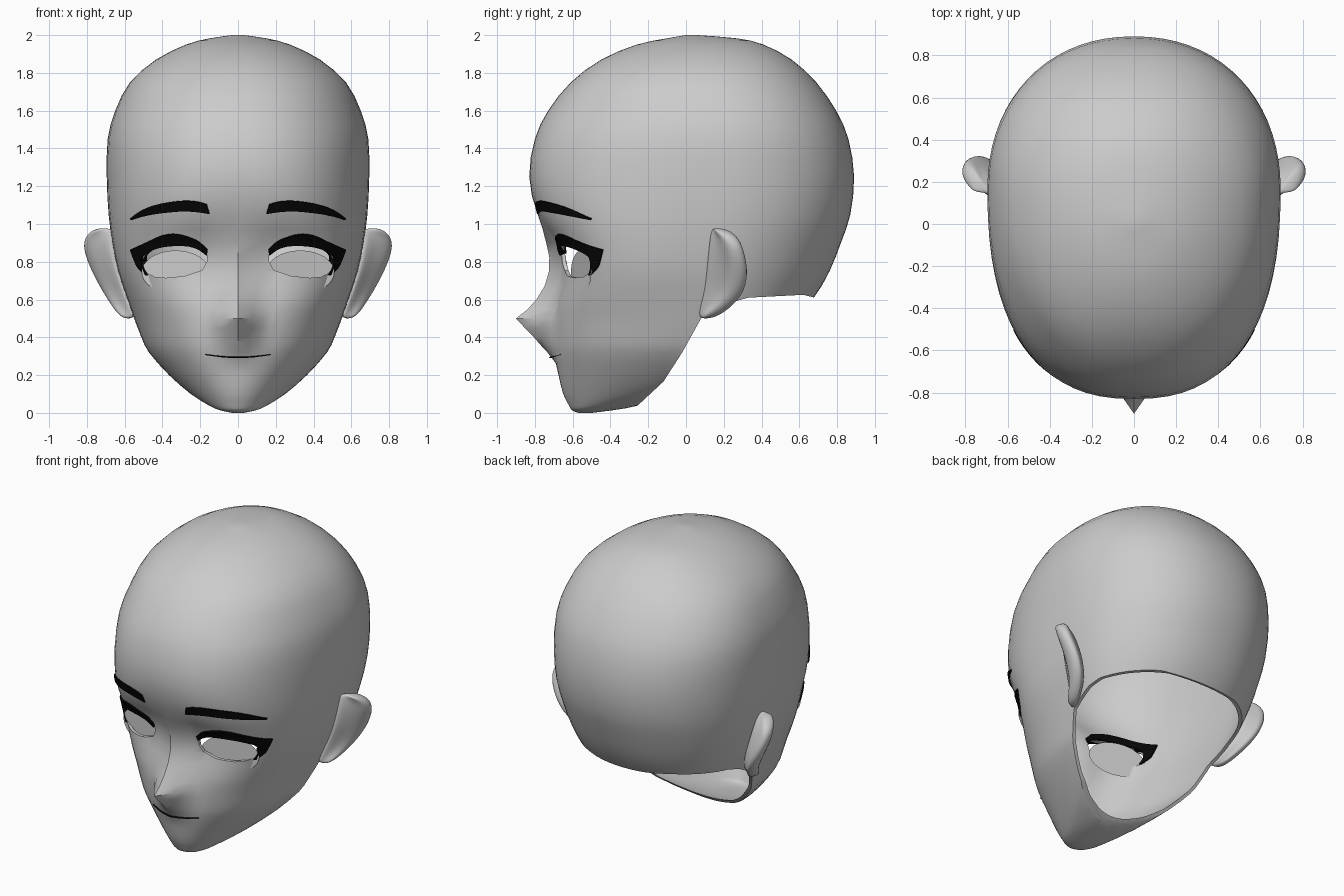
import bpy, bmesh, math
from mathutils import Vector
from mathutils.bvhtree import BVHTree

if "Cube" in bpy.data.objects:
    bpy.data.objects.remove(bpy.data.objects["Cube"])


def material(name, v):
    m = bpy.data.materials.new(name)
    m.diffuse_color = (v, v, v, 1)
    m.use_nodes = True
    m.node_tree.nodes["Principled BSDF"].inputs["Base Color"].default_value = m.diffuse_color
    return m


SKIN = material("grey_skin", 0.6)
BLACK = material("black_hair", 0.002)


def make(name, verts, faces, mat, angle=None):
    me = bpy.data.meshes.new(name)
    me.from_pydata([tuple(v) for v in verts], [], faces)
    bm = bmesh.new()
    bm.from_mesh(me)
    bmesh.ops.recalc_face_normals(bm, faces=bm.faces)
    bm.to_mesh(me)
    bm.free()
    me.materials.append(mat)
    ob = bpy.data.objects.new(name, me)
    bpy.context.collection.objects.link(ob)
    if angle:
        smooth(ob, angle)
    return ob


def smooth(ob, angle):
    bpy.ops.object.select_all(action='DESELECT')
    ob.select_set(True)
    bpy.context.view_layer.objects.active = ob
    bpy.ops.object.shade_smooth_by_angle(angle=math.radians(angle))


def apply(ob, kind, **props):
    bpy.context.view_layer.objects.active = ob
    mod = ob.modifiers.new(kind.lower(), kind)
    for k, v in props.items():
        setattr(mod, k, v)
    bpy.ops.object.modifier_apply(modifier=mod.name)


def spline(pts, sub):
    """Catmull-Rom resampling of a list of tuples."""
    out = []
    for i in range(len(pts) - 1):
        a, b, c, d = (Vector(pts[min(max(i + k, 0), len(pts) - 1)]) for k in (-1, 0, 1, 2))
        for s in range(sub):
            t = s / sub
            out.append(0.5 * (2 * b + (c - a) * t + (2 * a - 5 * b + 4 * c - d) * t ** 2
                              + (3 * b - a - 3 * c + d) * t ** 3))
    return out + [Vector(pts[-1])]


def lerp_table(table, z):
    for (z0, v0), (z1, v1) in zip(table, table[1:]):
        if z0 <= z <= z1:
            return v0 + (v1 - v0) * (z - z0) / (z1 - z0)
    return 0


# Head sections: half width, front y, back y, height, widest y, front roundness
SECTIONS = [
    (.03, -.57, -.5, 0, -.53, 2), (.1, -.605, -.38, .015, -.5, 2),
    (.155, -.62, -.25, .04, -.42, 2), (.25, -.65, -.1, .1, -.25, 2),
    (.365, -.675, .1, .2, -.1, 2.1), (.472, -.70, .3, .32, 0, 2.2),
    (.512, -.705, .42, .4, .05, 2.3), (.55, -.705, .55, .5, .09, 2.4),
    (.585, -.69, .67, .6, .1, 2.6), (.635, -.65, .76, .75, .1, 2.9),
    (.665, -.685, .82, .9, .13, 2.9), (.685, -.785, .87, 1.05, .15, 2.6),
    (.695, -.83, .89, 1.25, .16, 2.4), (.69, -.80, .86, 1.45, .16, 2.3),
    (.65, -.73, .795, 1.6, .15, 2.2), (.572, -.61, .69, 1.75, .12, 2.2),
    (.435, -.45, .56, 1.87, .1, 2.1), (.275, -.26, .41, 1.95, .08, 2),
    (.15, -.1, .27, 1.983, .07, 2), (.03, 0, .06, 2, .03, 2)]
NOSE = [(.28, 0), (.4, .1), (.5, .195), (.56, .125), (.63, .085), (.75, .075), (.9, .055), (1.03, 0)]
N = 72
verts, faces = [], []
rows = spline(SECTIONS, 2)
for w, f, b, z, yc, p in rows:
    for i in range(N):
        t = 2 * math.pi * i / N
        s, c = math.sin(t), math.cos(t)
        e = 2 / p if c > 0 else 2 / 2.15
        x = math.copysign(abs(s) ** e, s) * w
        y = yc + abs(c) ** e * ((f - yc) if c > 0 else (b - yc))
        if c > 0:
            y -= lerp_table(NOSE, z) * max(0, 1 - abs(x) / .14)
        verts.append((x, y, min(max(z, 0), 2)))
for r in range(len(rows) - 1):
    for i in range(N):
        j = (i + 1) % N
        faces.append((r * N + i, r * N + j, (r + 1) * N + j, (r + 1) * N + i))
faces += [tuple(range(N)), tuple(range((len(rows) - 1) * N, len(rows) * N))]
head = make("head", verts, faces, SKIN)
bm = bmesh.new()
bm.from_mesh(head.data)
TREE = BVHTree.FromBMesh(bm)
bm.free()


def on_face(x, z, off):
    """Point on the front of the head, moved out along the normal by off."""
    p, n, _, _ = TREE.ray_cast(Vector((x, -2, z)), Vector((0, 1, 0)))
    return p + n * off


# Hollow the head, then cut the neck opening and eye openings
apply(head, 'SOLIDIFY', thickness=0.02, offset=-1)


def cut(a, b):
    """Subtract a prism given by two matching rings of points."""
    n = len(a)
    fs = [(i, (i + 1) % n, n + (i + 1) % n, n + i) for i in range(n)]
    ob = make("cutter", a + b, fs + [tuple(range(n)), tuple(range(n, 2 * n))], SKIN)
    apply(head, 'BOOLEAN', object=ob, operation='DIFFERENCE', solver='EXACT')
    bpy.data.objects.remove(ob)


NECK = [(-.26, .035), (-.12, .165), (-.02, .32), (.08, .5), (.24, .585), (.33, .61), (.62, .625),
        (.68, .61), (1.2, .6), (1.2, -.5), (-.26, -.5)]
cut([(-1, y, z) for y, z in NECK], [(1, y, z) for y, z in NECK])
EYE = [(.165, .85), (.22, .875), (.3, .89), (.4, .88), (.48, .85), (.505, .81), (.485, .745),
       (.44, .72), (.38, .715), (.28, .725), (.19, .755), (.165, .8)]
for s in (-1, 1):
    cut([(s * x, -1.2, z) for x, z in EYE], [(s * x, -.2, z) for x, z in EYE])
smooth(head, 40)


def strip(name, top, bottom, mat, thick=.009, sub=4):
    """Plate laid over the face between two lines."""
    t, b = spline(top, sub), spline(bottom, sub)
    vs, n, k = [], len(t), 3
    for j in range(k + 1):
        for p, q in zip(t, b):
            x, z = p.lerp(q, j / k)
            vs.append(on_face(x, z, .01 - thick / 2))
    fs = [(j * n + i, j * n + i + 1, (j + 1) * n + i + 1, (j + 1) * n + i)
          for j in range(k) for i in range(n - 1)]
    ob = make(name, vs, fs, mat)
    apply(ob, 'SOLIDIFY', thickness=thick, offset=0)
    return ob


def side(s, pts):
    return [(s * x, z) for x, z in pts]


# Rows of the ear: height, front y, rim x, rim y, head half width
EAR = [(.98, .13, .76, .21, .675), (.935, .1, .815, .275, .67), (.87, .08, .825, .305, .655),
       (.76, .06, .785, .33, .635), (.65, .05, .725, .315, .6), (.57, .04, .675, .255, .575),
       (.495, .05, .62, .15, .55)]

for s, label in ((-1, "left"), (1, "right")):
    # Eyebrow
    strip(label + "_eyebrow",
          side(s, [(.165, 1.105), (.22, 1.12), (.3, 1.123), (.42, 1.105), (.5, 1.075), (.565, 1.03)]),
          side(s, [(.15, 1.055), (.22, 1.065), (.3, 1.068), (.42, 1.055), (.5, 1.04), (.56, 1.022)]),
          BLACK)
    # Upper lashes with the outer corner flick
    strip(label + "_lashes",
          side(s, [(.16, .865), (.22, .915), (.32, .947), (.4, .94), (.48, .905), (.565, .865)]),
          side(s, [(.165, .835), (.22, .872), (.3, .888), (.4, .878), (.48, .848), (.51, .815)]),
          BLACK, .04)
    strip(label + "_outer_lashes",
          side(s, [(.5, .85), (.503, .81), (.495, .77), (.475, .73)]),
          side(s, [(.565, .865), (.545, .81), (.525, .77), (.485, .73)]), BLACK, .04)
    # Flat eye disc set behind the opening
    vs = [(s * (.33 + .18 * math.cos(a)), -.555 + .054 * math.cos(a), .745 + .115 * math.sin(a))
          for a in (2 * math.pi * i / 32 for i in range(32))]
    make(label + "_eye", vs, [tuple(range(32))], SKIN)
    # Ear: leaning cupped flap
    vs = []
    for z, yf, rx, ry, hw in EAR:
        vs += [(s * (hw - .012), yf, z), (s * (hw * .6 + rx * .4), yf * .5 + ry * .5 - .02, z),
               (s * (rx - .005), ry - .09, z), (s * rx, ry - .02, z), (s * (rx - .04), ry + .01, z),
               (s * (hw * .6 + rx * .4), ry - .03, z), (s * (hw - .015), ry - .06, z)]
    m = 7
    fs = [(r * m + i, r * m + (i + 1) % m, (r + 1) * m + (i + 1) % m, (r + 1) * m + i)
          for r in range(len(EAR) - 1) for i in range(m)]
    fs += [tuple(range(m)), tuple(range((len(EAR) - 1) * m, len(EAR) * m))]
    ear = make(label + "_ear", vs, fs, SKIN)
    apply(ear, 'SUBSURF', levels=2)
    smooth(ear, 60)

# Mouth line
strip("mouth", [(-.17, .311), (-.08, .301), (0, .299), (.08, .301), (.17, .311)],
      [(-.17, .309), (-.08, .298), (0, .296), (.08, .298), (.17, .309)], BLACK)
